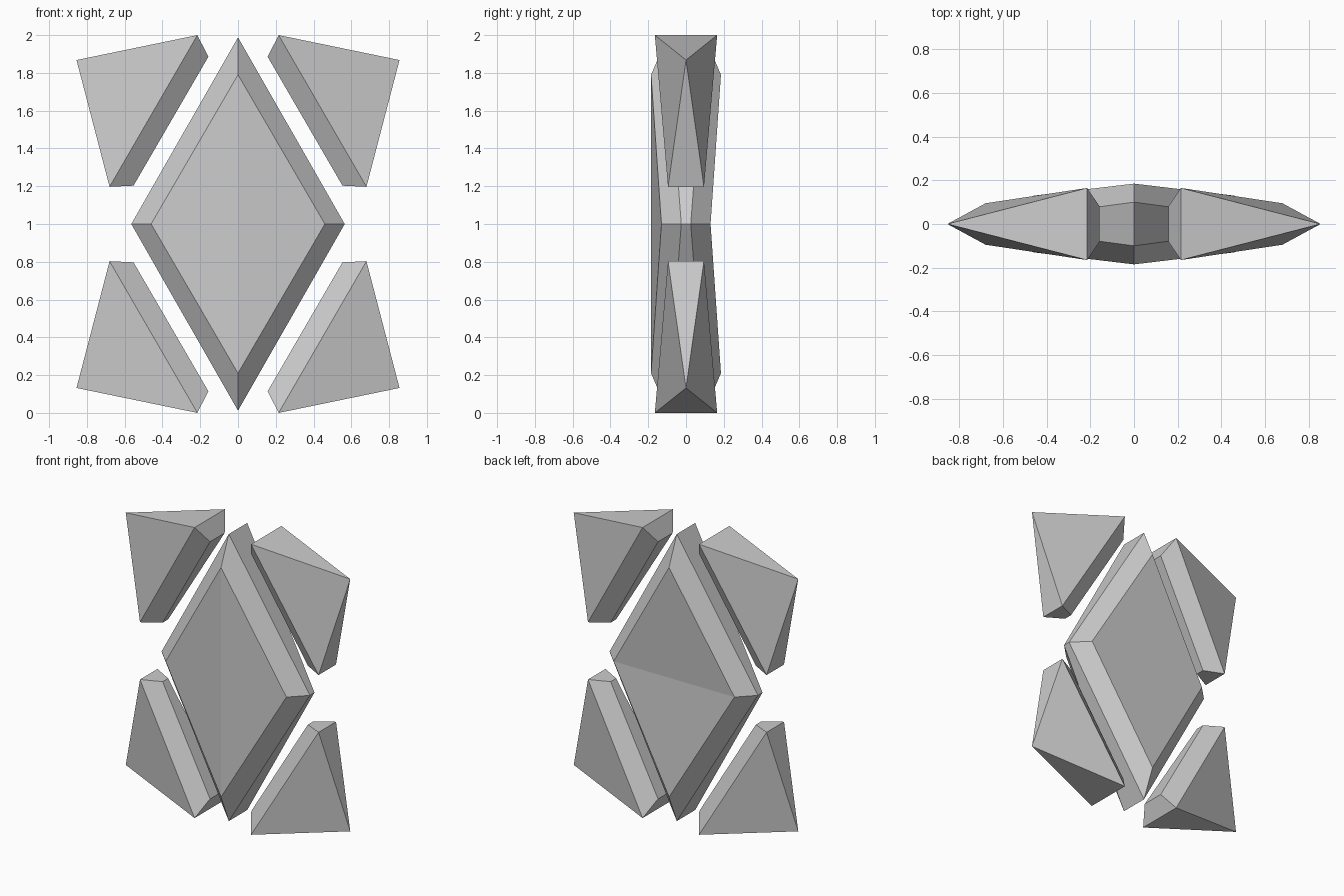
import bpy, bmesh

if "Cube" in bpy.data.objects:
    bpy.data.objects.remove(bpy.data.objects["Cube"])

def build(name, verts, faces):
    bm = bmesh.new()
    vs = [bm.verts.new(v) for v in verts]
    for f in faces:
        bm.faces.new([vs[i] for i in f])
    bmesh.ops.recalc_face_normals(bm, faces=bm.faces)
    me = bpy.data.meshes.new(name)
    bm.to_mesh(me)
    bm.free()
    ob = bpy.data.objects.new(name, me)
    bpy.context.collection.objects.link(ob)
    return ob

def diamond(half_w, half_h, y_side, y_tip):
    # corners in order: top, right, bottom, left
    return [(0, y_tip, 1 + half_h), (half_w, y_side, 1),
            (0, y_tip, 1 - half_h), (-half_w, y_side, 1)]

# Central crystal: four stacked diamond loops, front to back
loops = [(0.46, 0.79, -0.13, -0.185), (0.565, 0.988, -0.025, -0.10),
         (0.565, 0.988, 0.025, 0.10), (0.46, 0.79, 0.13, 0.185)]
verts = [v for l in loops for v in diamond(*l)]
faces = [(4*k + i, 4*k + (i+1) % 4, 4*k + 4 + (i+1) % 4, 4*k + 4 + i)
         for k in range(3) for i in range(4)]
# front cap folds along the vertical, back cap along the horizontal
faces += [(0, 1, 2), (0, 2, 3), (12, 13, 15), (13, 14, 15)]
build("central_crystal", verts, faces)

# Corner shards: (x, half depth, height above centre) pairs plus one outer point
pairs = [(0.215, 0.165, 1.0), (0.68, 0.095, 0.197),
         (0.553, 0.03, 0.203), (0.157, 0.08, 0.885)]
shard_faces = [(0, 2, 4, 6), (1, 3, 5, 7),          # front and back bevels
               (4, 5, 7, 6), (0, 1, 7, 6), (2, 3, 5, 4),  # inner, tip, end
               (0, 1, 8), (2, 3, 8), (0, 2, 8), (1, 3, 8)]  # outer pyramid
for vname, sz in (("upper", 1), ("lower", -1)):
    for hname, sx in (("right", 1), ("left", -1)):
        pts = [(sx*x, s*y, 1 + sz*z) for x, y, z in pairs for s in (-1, 1)]
        pts.append((sx*0.855, 0, 1 + sz*0.868))
        build(f"{vname}_{hname}_shard", pts, shard_faces)
